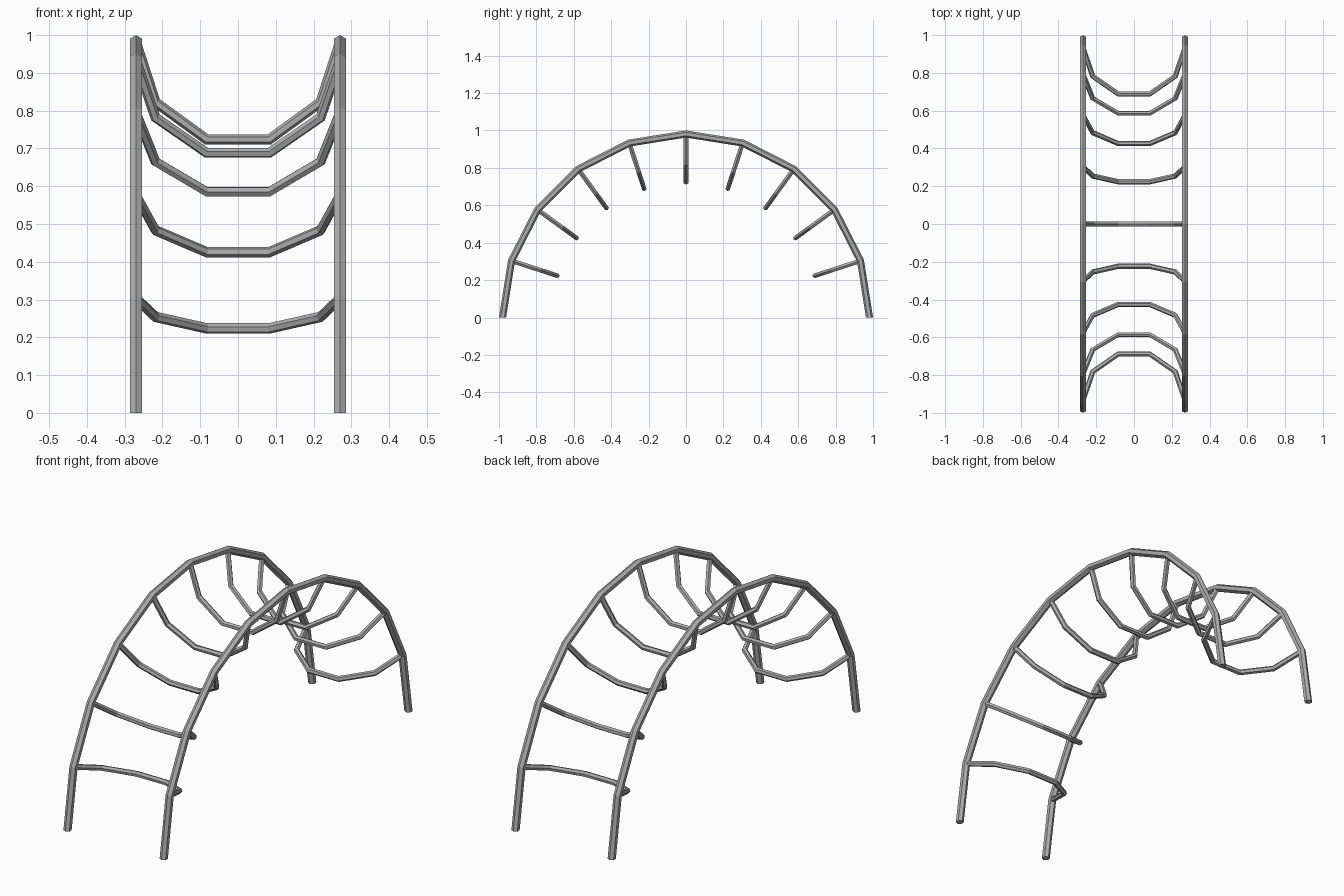
import bpy, bmesh
from math import sin, cos, pi
from mathutils import Vector

cube = bpy.data.objects.get("Cube")
if cube:
    bpy.data.objects.remove(cube, do_unlink=True)

STEEL = (0.42, 0.42, 0.42, 1)
steel = bpy.data.materials.new("grey_steel")
steel.use_nodes = True
steel.diffuse_color = STEEL
steel.node_tree.nodes["Principled BSDF"].inputs["Base Color"].default_value = STEEL

ARCH, HALF_WIDTH = 0.981, 0.27
RAIL_TUBE, RUNG_TUBE = 0.019, 0.014
BAYS = 10


def half_ring(name, centre, u, v, radius, tube, segments):
    """Hexagonal tube swept along a half circle from +u through v to -u."""
    normal = u.cross(v)
    bm = bmesh.new()
    rings = []
    for i in range(segments + 1):
        a = pi * i / segments
        out = u * cos(a) + v * sin(a)
        rings.append([bm.verts.new(centre + out * (radius + tube * cos(k * pi / 3))
                                   + normal * tube * sin(k * pi / 3))
                      for k in range(6)])
    for r0, r1 in zip(rings, rings[1:]):
        for k in range(6):
            n = (k + 1) % 6
            bm.faces.new((r0[k], r0[n], r1[n], r1[k]))
    bm.faces.new(rings[0])
    bm.faces.new(rings[-1])
    bmesh.ops.recalc_face_normals(bm, faces=bm.faces)
    mesh = bpy.data.meshes.new(name)
    bm.to_mesh(mesh)
    bm.free()
    mesh.materials.append(steel)
    bpy.context.collection.objects.link(bpy.data.objects.new(name, mesh))


X, Y, Z = Vector((1, 0, 0)), Vector((0, 1, 0)), Vector((0, 0, 1))

# Arched side rails
for side, sign in (("left", 1), ("right", -1)):
    half_ring(side + "_rail", X * HALF_WIDTH * sign, Y, Z, ARCH, RAIL_TUBE, BAYS)

# Rungs sagging toward the middle of the arch, one at each rail joint
for i in range(1, BAYS):
    a = pi * i / BAYS
    radial = Y * -cos(a) + Z * sin(a)
    half_ring(f"rung_{i}", radial * ARCH, X, -radial, HALF_WIDTH, RUNG_TUBE, 5)
